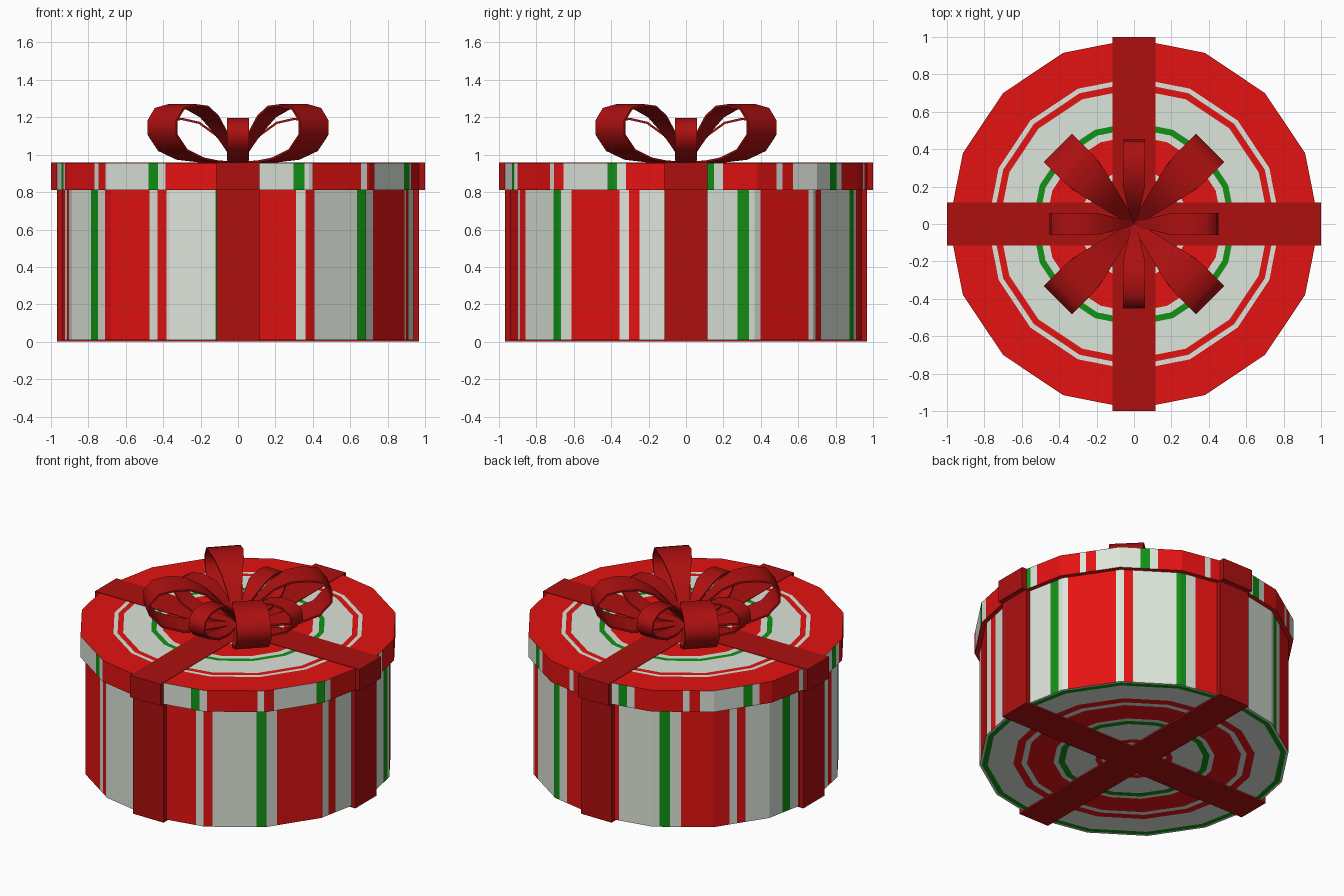
import bpy, bmesh, math
from mathutils import Vector, Matrix

if "Cube" in bpy.data.objects:
    bpy.data.objects.remove(bpy.data.objects["Cube"])


def material(name, rgb):
    m = bpy.data.materials.new(name)
    m.diffuse_color = (*rgb, 1)
    m.use_nodes = True
    m.node_tree.nodes["Principled BSDF"].inputs["Base Color"].default_value = m.diffuse_color
    return m


RED = material("bright red", (0.78, 0.006, 0.006))
WHITE = material("off white", (0.72, 0.78, 0.70))
GREEN = material("green", (0.006, 0.29, 0.008))
RIBBON = material("dark red ribbon", (0.42, 0.005, 0.005))
PAPER = [RED, WHITE, GREEN]
R, W, G = 0, 1, 2
STRIPES = [G, W, R, W, R, W]        # repeating order of the paper pattern


def finish(bm, name, mats):
    me = bpy.data.meshes.new(name)
    bm.to_mesh(me)
    bm.free()
    for m in mats:
        me.materials.append(m)
    ob = bpy.data.objects.new(name, me)
    bpy.context.collection.objects.link(ob)
    return ob


def rim(u, r, z):
    """Point on a 16-sided outline; u counts sides, starting at the front."""
    k = math.floor(u)
    a, b = (math.radians(-90 + 22.5 * i) for i in (k, k + 1))
    pa = Vector((r * math.cos(a), r * math.sin(a), z))
    pb = Vector((r * math.cos(b), r * math.sin(b), z))
    return pa.lerp(pb, u - k)


def striped_wall(bm, r, z0, z1, start, period, ends):
    """Vertical stripes wrapped around the wall, seam on the +x side."""
    cuts = set(float(i) for i in range(4, 21))
    for k in range(-1, 9):
        for e in [0] + ends:
            u = start + k * period + e
            if 4.001 < u < 19.999:
                cuts.add(u)
    cuts = sorted(cuts)
    cols = [(bm.verts.new(rim(u, r, z0)), bm.verts.new(rim(u, r, z1))) for u in cuts[:-1]]
    for i in range(len(cols)):
        (a, b), (c, d) = cols[i], cols[(i + 1) % len(cols)]
        phase = ((cuts[i] + cuts[i + 1]) / 2 - start) % period
        f = bm.faces.new((a, c, d, b))
        f.material_index = STRIPES[sum(phase > e for e in ends)]


def rings(bm, z, radii, colours, up):
    """Concentric flat rings from the outside inwards; last radius 0 closes the disc."""
    for ro, ri, col in zip(radii, radii[1:], colours):
        outer = [bm.verts.new(rim(i, ro, z)) for i in range(16)]
        faces = []
        if ri == 0:
            faces.append(outer)
        else:
            inner = [bm.verts.new(rim(i, ri, z)) for i in range(16)]
            for i in range(16):
                j = (i + 1) % 16
                faces.append([outer[i], outer[j], inner[j], inner[i]])
        for vs in faces:
            f = bm.faces.new(vs if up else vs[::-1])
            f.material_index = col


# Box body with striped wall and ringed base
bm = bmesh.new()
striped_wall(bm, 0.96, 0.01, 0.83, 4.75, 2.185, [0.17, 0.35, 1.17, 1.31, 1.46])
rings(bm, 0.01, [0.96, 0.945, 0.91, 0.75, 0.70, 0.665, 0.50, 0.47, 0.43, 0.24, 0.20, 0.17, 0],
      [W, G, W, R, W, R, W, G, W, R, W, R], False)
finish(bm, "box_body", PAPER)

# Lid with striped edge, ringed top and a plain underside lip
bm = bmesh.new()
striped_wall(bm, 0.99, 0.81, 0.955, 4.24, 2.09, [0.155, 0.28, 1.09, 1.19, 1.36])
rings(bm, 0.955, [0.99, 0.783, 0.757, 0.722, 0.545, 0.512, 0.472, 0.29, 0.26, 0.22, 0],
      [R, W, R, W, G, W, R, W, R, W], True)
rings(bm, 0.81, [0.99, 0.95], [R], False)
finish(bm, "lid", PAPER)


# Wrapping ribbons, stepped out over the lid
def block(name, half, z0, z1, angle):
    bm = bmesh.new()
    bmesh.ops.create_cube(bm, size=1)
    bmesh.ops.transform(bm, verts=bm.verts, matrix=Matrix.Rotation(angle, 4, 'Z')
                        @ Matrix.Translation((0, 0, (z0 + z1) / 2))
                        @ Matrix.Diagonal((2 * half, 0.23, z1 - z0, 1)))
    finish(bm, name, [RIBBON])


for i, axis in enumerate(("x", "y")):
    block("ribbon_lid_" + axis, 1.0, 0.81, 0.958, i * math.pi / 2)
    block("ribbon_body_" + axis, 0.967, 0.0, 0.82, i * math.pi / 2)


# Bow loops: side profile (distance, height) swept to a tapering strip
BIG = [(0.01, 0.966), (0.2, 0.968), (0.36, 0.985), (0.49, 1.03), (0.565, 1.11), (0.565, 1.18),
       (0.515, 1.24), (0.42, 1.258), (0.32, 1.25), (0.22, 1.2), (0.13, 1.11), (0.06, 1.02), (0.01, 0.97)]
SMALL = [(0.01, 0.966), (0.16, 0.968), (0.29, 0.985), (0.39, 1.03), (0.44, 1.09), (0.43, 1.145),
         (0.38, 1.178), (0.3, 1.185), (0.21, 1.165), (0.12, 1.1), (0.05, 1.02), (0.01, 0.97)]


def loop(name, profile, width, full_at, angle):
    bm = bmesh.new()
    rows = []
    for r, z in profile:
        t = min(1, r / full_at)
        w = 0.5 * width * (0.12 + 0.88 * t)
        rows.append([bm.verts.new((r, s * w, z)) for s in (-1, 1)])
    for a, b in zip(rows, rows[1:]):
        bm.faces.new((a[0], b[0], b[1], a[1])[::-1])
    bmesh.ops.rotate(bm, verts=bm.verts, matrix=Matrix.Rotation(angle, 3, 'Z'))
    ob = finish(bm, name, [RIBBON])
    mod = ob.modifiers.new("thickness", 'SOLIDIFY')
    mod.thickness = 0.012
    mod.offset = 1
    bpy.ops.object.select_all(action='DESELECT')
    ob.select_set(True)
    bpy.context.view_layer.objects.active = ob
    bpy.ops.object.modifier_apply(modifier=mod.name)
    bpy.ops.object.shade_smooth_by_angle(angle=math.radians(50))


for i in range(4):
    loop(f"bow_large_loop_{i + 1}", BIG, 0.215, 0.38, math.radians(45 + 90 * i))
    loop(f"bow_small_loop_{i + 1}", SMALL, 0.12, 0.2, math.radians(90 * i))
